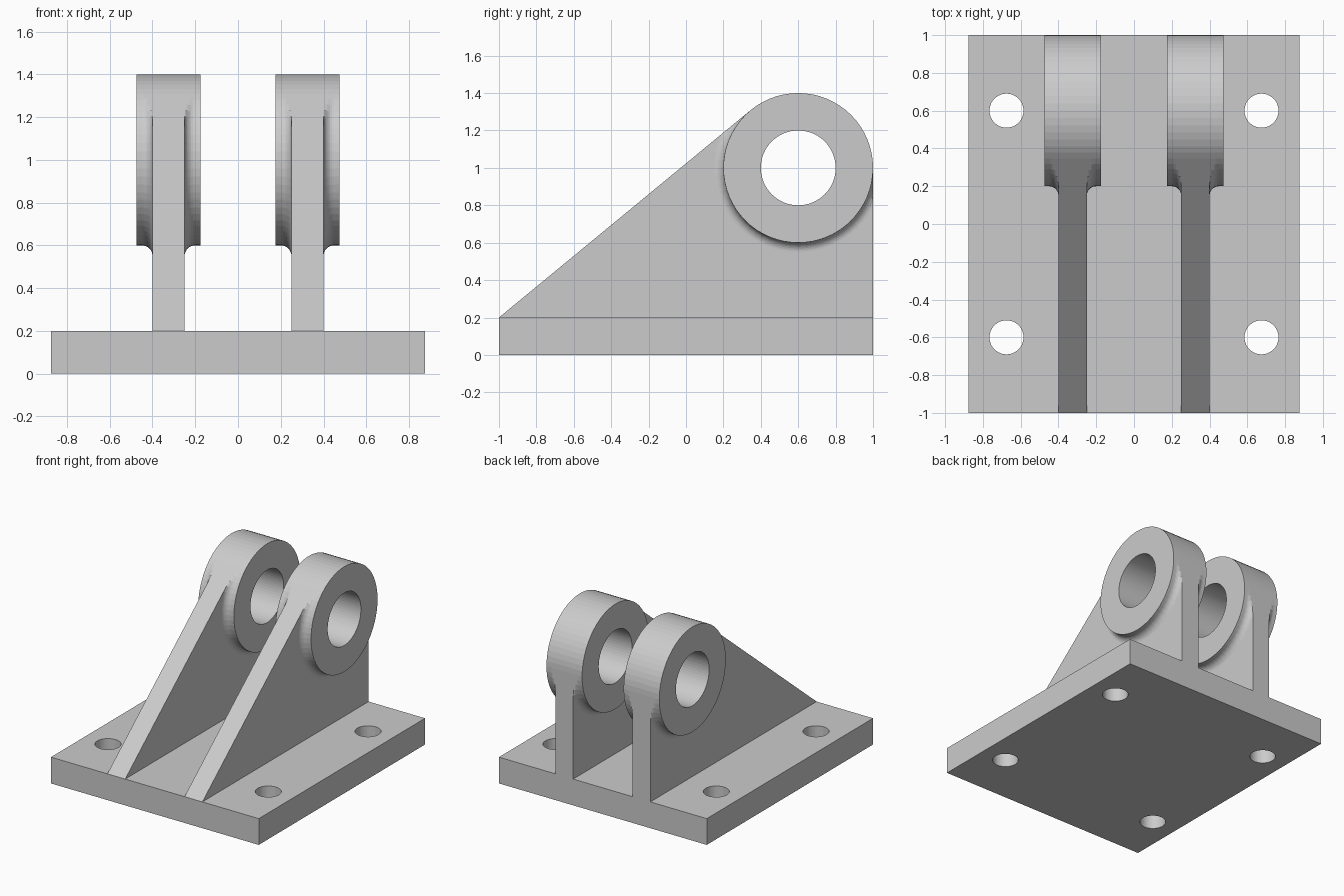
import bpy, bmesh
from math import sin, cos, pi, atan2, asin, hypot

if "Cube" in bpy.data.objects:
    bpy.data.objects.remove(bpy.data.objects["Cube"])

CY, CZ, R_EYE, R_BORE = 0.6, 1.0, 0.4, 0.2     # pivot centre and radii
HALF_EYE, HALF_RIB, FILLET = 0.15, 0.075, 0.05
BASE_TOP = 0.2


def new_object(name, bm):
    mesh = bpy.data.meshes.new(name)
    bm.to_mesh(mesh)
    bm.free()
    obj = bpy.data.objects.new(name, mesh)
    bpy.context.collection.objects.link(obj)
    return obj


# Base plate with four bolt holes
bm = bmesh.new()
bmesh.ops.create_cube(bm, size=1)
bmesh.ops.scale(bm, vec=(1.75, 2, BASE_TOP), verts=bm.verts)
bmesh.ops.translate(bm, vec=(0, 0, BASE_TOP / 2), verts=bm.verts)
plate = new_object("base_plate", bm)

bm = bmesh.new()
for x in (-0.675, 0.675):
    for y in (-0.6, 0.6):
        hole = bmesh.ops.create_cone(bm, cap_ends=True, segments=48, radius1=0.09,
                                     radius2=0.09, depth=1)
        bmesh.ops.translate(bm, vec=(x, y, 0.1), verts=hole["verts"])
cutter = new_object("bolt_hole_cutter", bm)
cutter.hide_render = True
cutter.hide_set(True)
mod = plate.modifiers.new("bolt_holes", 'BOOLEAN')
mod.operation = 'DIFFERENCE'
mod.solver = 'EXACT'
mod.object = cutter
bpy.context.view_layer.objects.active = plate
bpy.ops.object.modifier_apply(modifier=mod.name)
bpy.data.objects.remove(cutter)

# Rib outline in polar form about the pivot: sloped tangent, eye arc, back, bottom
dy, dz = CY + 1, CZ - BASE_TOP
tangent = pi / 2 + atan2(dz, dy) + asin(R_EYE / hypot(dy, dz))
sides = [(0, R_EYE), (1.5 * pi, dz), (tangent, R_EYE)]


def outline(a):
    if 0 <= a <= tangent:
        return R_EYE
    return min(d / cos(a - n) for n, d in sides if cos(a - n) > 1e-6)


# Cross-section stations (x, radius); None means the full rib outline
half = [(HALF_EYE, R_BORE), (HALF_EYE, R_EYE)]
for i in range(9):
    t = i / 8 * pi / 2
    half.append((HALF_RIB + FILLET * (1 - sin(t)), R_EYE + FILLET * (1 - cos(t))))
half.append((HALF_RIB, None))
stations = half + [(-x, r) for x, r in reversed(half)]

# Sweep angles, including the exact corners of the outline
corners = [tangent, 2 * pi + atan2(-dz, 1 - CY), pi + atan2(dz, dy)]
angles = [2 * pi * i / 64 for i in range(64)]
angles = sorted([a for a in angles if min(abs(a - c) for c in corners) > 0.02] + corners)


def make_lug(name, x_pos):
    bm = bmesh.new()
    rings = []
    for x, r in stations:
        ring = []
        for a in angles:
            rad = outline(a) if r is None else min(r, outline(a))
            ring.append(bm.verts.new((x_pos + x, CY + rad * cos(a), CZ + rad * sin(a))))
        rings.append(ring)
    n = len(angles)
    for k, ring in enumerate(rings):
        nxt = rings[(k + 1) % len(rings)]
        for i in range(n):
            j = (i + 1) % n
            bm.faces.new((ring[i], ring[j], nxt[j], nxt[i]))
    bmesh.ops.remove_doubles(bm, verts=bm.verts, dist=1e-5)
    bmesh.ops.recalc_face_normals(bm, faces=bm.faces)
    return new_object(name, bm)


# Pair of ribbed pivot lugs
make_lug("left_pivot_lug", -0.325)
make_lug("right_pivot_lug", 0.325)
